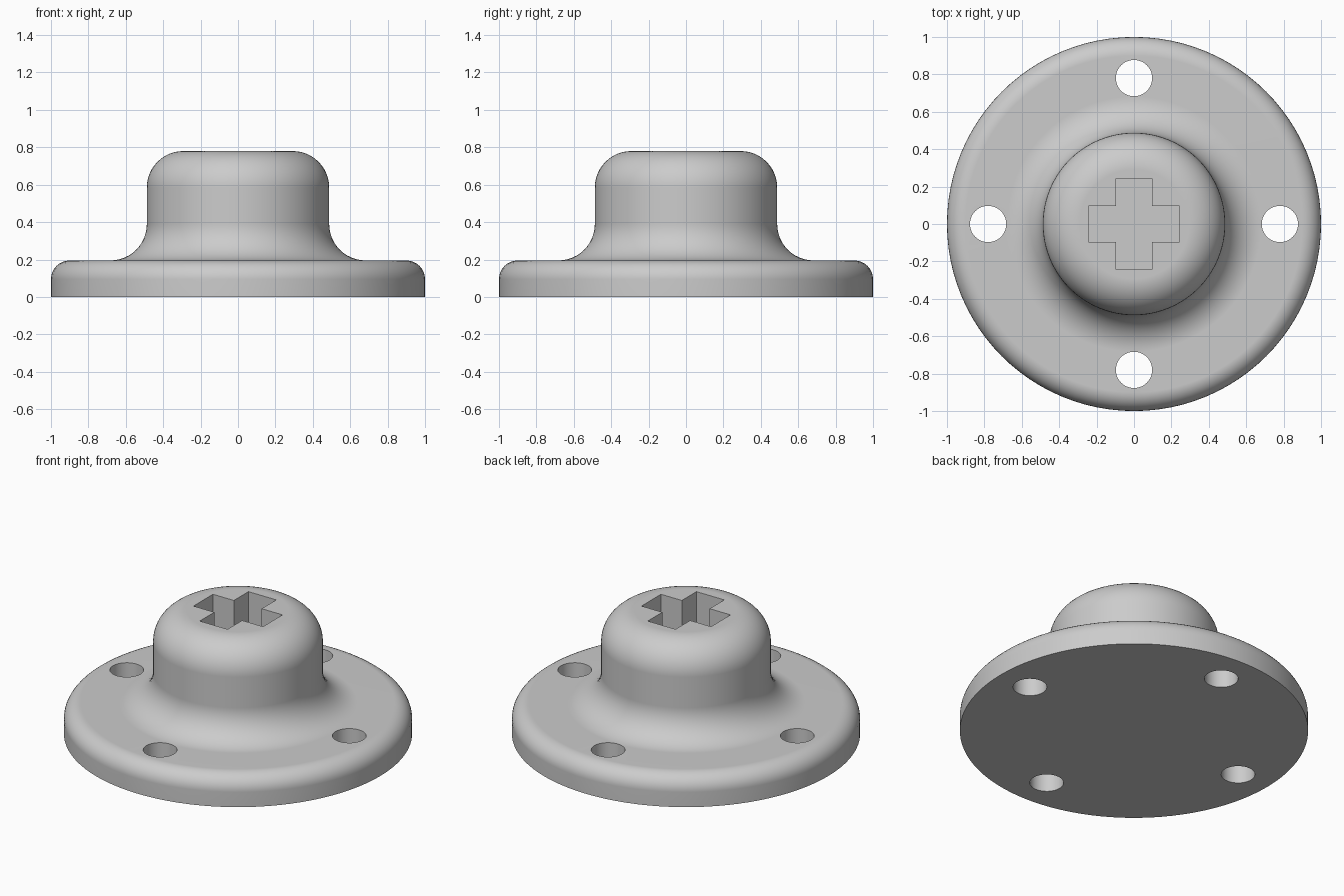
import bpy, bmesh
from math import cos, sin, pi, tau, radians

if "Cube" in bpy.data.objects:
    bpy.data.objects.remove(bpy.data.objects["Cube"])

U = 0.195            # base module: plate thickness and fillet size
BOSS_R = 2.5 * U
TOP = 4 * U
EDGE_R = 0.1
SEGMENTS = 96

grey = bpy.data.materials.new("light grey")
grey.use_nodes = True
colour = (0.6, 0.6, 0.6, 1)
grey.diffuse_color = colour
grey.node_tree.nodes["Principled BSDF"].inputs["Base Color"].default_value = colour


def make_object(name, bm):
    bmesh.ops.recalc_face_normals(bm, faces=bm.faces)
    mesh = bpy.data.meshes.new(name)
    bm.to_mesh(mesh)
    bm.free()
    mesh.materials.append(grey)
    obj = bpy.data.objects.new(name, mesh)
    bpy.context.collection.objects.link(obj)
    return obj


def arc(cx, cz, r, start, end, steps):
    angles = [radians(start + (end - start) * i / steps) for i in range(steps + 1)]
    return [(cx + r * cos(a), cz + r * sin(a)) for a in angles]


def lathe(name, profile):
    """Closed solid of revolution with flat end caps."""
    bm = bmesh.new()
    rings = [[bm.verts.new((r * cos(tau * i / SEGMENTS), r * sin(tau * i / SEGMENTS), z))
              for i in range(SEGMENTS)] for r, z in profile]
    for low, high in zip(rings, rings[1:]):
        for i in range(SEGMENTS):
            j = (i + 1) % SEGMENTS
            bm.faces.new((low[i], low[j], high[j], high[i]))
    bm.faces.new(rings[0])
    bm.faces.new(rings[-1])
    return make_object(name, bm)


def prism(name, outline, bottom, top):
    """Vertical prism used as a cutter."""
    bm = bmesh.new()
    face = bm.faces.new([bm.verts.new((x, y, bottom)) for x, y in outline])
    extruded = bmesh.ops.extrude_face_region(bm, geom=[face])["geom"]
    verts = [v for v in extruded if isinstance(v, bmesh.types.BMVert)]
    bmesh.ops.translate(bm, vec=(0, 0, top - bottom), verts=verts)
    obj = make_object(name, bm)
    obj.hide_render = True
    return obj


# Flange plate blending into the domed boss
profile = [(1, 0)]
profile += arc(1 - EDGE_R, U - EDGE_R, EDGE_R, 0, 90, 8)
profile += arc(BOSS_R + U, 2 * U, U, 270, 180, 12)
profile += arc(BOSS_R - U, TOP - U, U, 0, 90, 12)
flange = lathe("flange_with_boss", profile)

# Four bolt holes
cutters = []
for k in range(4):
    cx, cy = 4 * U * cos(k * pi / 2), 4 * U * sin(k * pi / 2)
    circle = [(cx + 0.097 * cos(tau * i / 48), cy + 0.097 * sin(tau * i / 48)) for i in range(48)]
    cutters.append(prism(f"bolt_hole_cutter_{k + 1}", circle, -0.1, 0.5))

# Cross-shaped socket, one arm's corners turned four times
a, b = U / 2, 1.25 * U
outline = []
x_y = [(b, -a), (b, a), (a, a)]
for k in range(4):
    outline += x_y
    x_y = [(-y, x) for x, y in x_y]
cutters.append(prism("cross_socket_cutter", outline, U, TOP + 0.2))

bpy.ops.object.select_all(action="DESELECT")
flange.select_set(True)
bpy.context.view_layer.objects.active = flange
for cutter in cutters:
    cut = flange.modifiers.new(cutter.name, "BOOLEAN")
    cut.operation = "DIFFERENCE"
    cut.solver = "EXACT"
    cut.object = cutter
    bpy.ops.object.modifier_apply(modifier=cut.name)
    bpy.data.objects.remove(cutter)

# Smooth curves with crisp holes and flat faces
bpy.ops.object.shade_smooth_by_angle(angle=radians(30))
weighted = flange.modifiers.new("weighted_normals", "WEIGHTED_NORMAL")
weighted.keep_sharp = True
